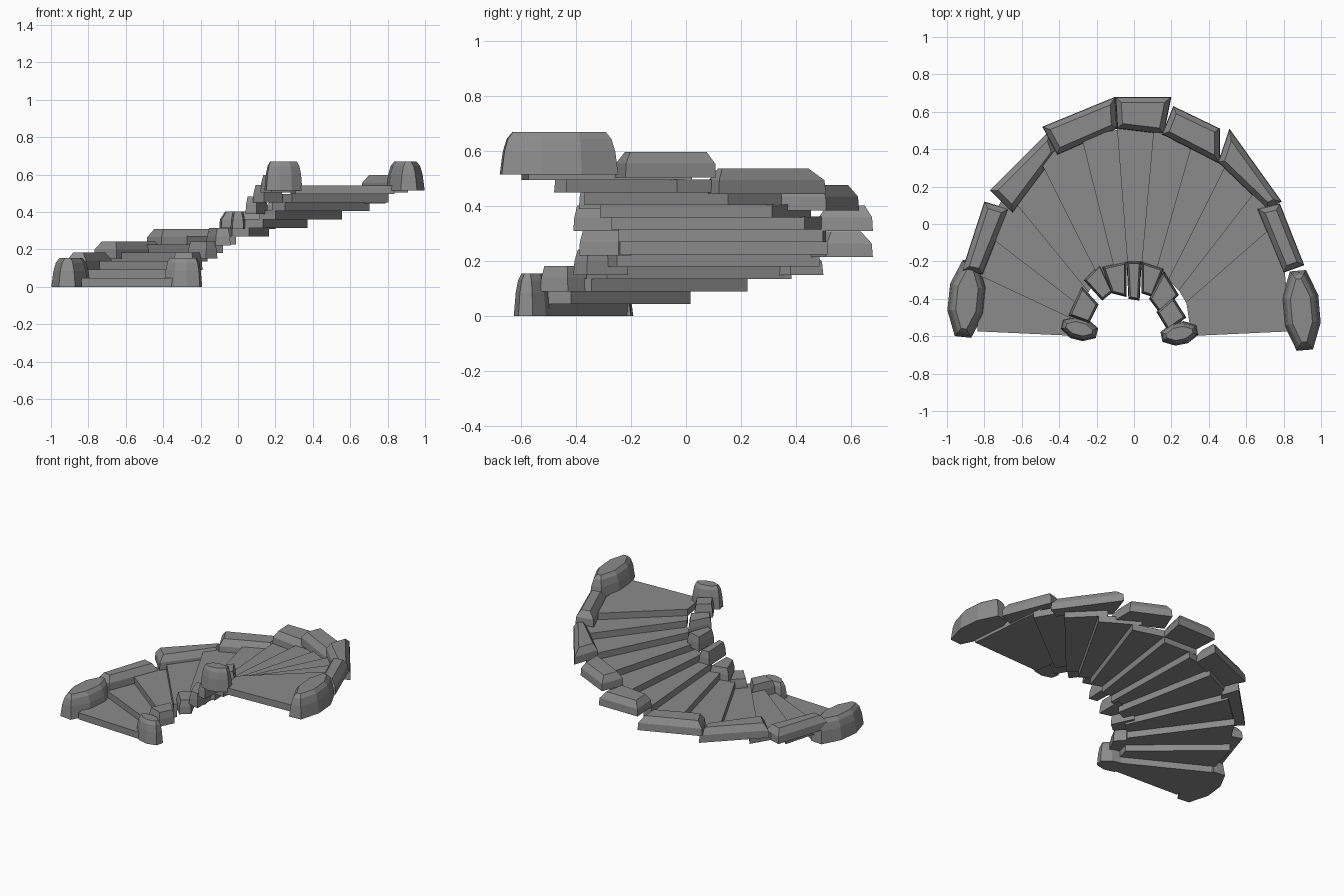
import bpy, bmesh, math
from mathutils import Vector

cube = bpy.data.objects.get("Cube")
if cube:
    bpy.data.objects.remove(cube)

stone = bpy.data.materials.new("grey_stone")
stone.use_nodes = True
GREY = (0.26, 0.26, 0.26, 1)
stone.diffuse_color = GREY
stone.node_tree.nodes["Principled BSDF"].inputs["Base Color"].default_value = GREY


def inset(points, d):
    """Shrink a counter-clockwise outline by d on every side."""
    out = []
    for i, p in enumerate(points):
        a = (p - points[i - 1]).normalized()
        b = (points[(i + 1) % len(points)] - p).normalized()
        na, nb = Vector((-a.y, a.x)), Vector((-b.y, b.x))
        out.append(p + (na + nb) * d / (1 + na.dot(nb)))
    return out


def block(name, outline, levels):
    """Stack rings of an outline; levels holds (height, inset)."""
    pts = [Vector(p) for p in outline]
    area = sum(pts[i - 1].cross(pts[i]) for i in range(len(pts)))
    if area < 0:
        pts.reverse()
    bm = bmesh.new()
    rings = [[bm.verts.new((p.x, p.y, z)) for p in inset(pts, d)] for z, d in levels]
    bm.faces.new(rings[0][::-1])
    bm.faces.new(rings[-1])
    n = len(pts)
    for low, high in zip(rings, rings[1:]):
        for i in range(n):
            j = (i + 1) % n
            bm.faces.new((low[i], low[j], high[j], high[i]))
    mesh = bpy.data.meshes.new(name)
    bm.to_mesh(mesh)
    bm.free()
    mesh.materials.append(stone)
    obj = bpy.data.objects.new(name, mesh)
    bpy.context.collection.objects.link(obj)


def arc(cy, radius, degrees):
    a = math.radians(degrees)
    return (-radius * math.cos(a), cy + radius * math.sin(a))


# Steps: overlapping slabs that climb clockwise, with long first and last treads
backs = [10, 25, 41.5, 58, 75, 88, 101, 115.5, 130, 144.5, 158.5, 195]
front = -15
for k, back in enumerate(backs):
    ends = [(front, back), (max(front, -9), min(back, 189))]
    outer = [arc(-0.35, 0.865, a) for a in ends[0]]
    inner = [arc(-0.55, 0.31, a) for a in ends[1]]
    z = k * 0.045
    block(f"step_{k + 1}", outer + inner[::-1], [(z, 0), (z + 0.047, 0)])
    front = back - 4

# Curb blocks: plan corners and base height, outer row then inner row
outer_curbs = [
    ([(-.92, -.25), (-.8, .12), (-.67, .08), (-.81, -.27)], .09),
    ([(-.77, .18), (-.45, .5), (-.41, .38), (-.65, .06)], .15),
    ([(-.49, .52), (-.1, .68), (-.09, .51), (-.41, .37)], .215),
    ([(-.1, .68), (.2, .68), (.16, .48), (-.09, .51)], .31),
    ([(.21, .63), (.46, .51), (.46, .32), (.15, .48)], .385),
    ([(.51, .51), (.79, .12), (.71, .08), (.45, .33)], .445),
    ([(.78, .11), (.91, -.22), (.8, -.26), (.66, .08)], .505),
]
inner_curbs = [
    ([(-.35, -.49), (-.28, -.33), (-.19, -.43), (-.24, -.53)], .09),
    ([(-.27, -.3), (-.18, -.21), (-.11, -.36), (-.17, -.41)], .15),
    ([(-.17, -.23), (-.04, -.2), (-.04, -.39), (-.12, -.37)], .22),
    ([(-.04, -.2), (.04, -.2), (.03, -.41), (-.03, -.4)], .31),
    ([(.04, -.2), (.16, -.24), (.1, -.39), (.04, -.37)], .39),
    ([(.16, -.25), (.24, -.38), (.14, -.48), (.08, -.4)], .45),
    ([(.21, -.39), (.28, -.5), (.18, -.57), (.12, -.47)], .505),
]
for side, row, bevel in (("outer", outer_curbs, .03), ("inner", inner_curbs, .012)):
    for i, (plan, z) in enumerate(row):
        block(f"{side}_curb_{i + 1}", plan,
              [(z, 0), (z + .05, .003), (z + .093, bevel)])


def post(name, cx, cy, half_w, half_l, turn, z):
    """End post with a long octagonal plan and a tapered cap."""
    quarter = [(.45, 1), (1, .35)]
    plan = [(x * sx, y * sy) for sx, sy, q in
            ((1, 1, quarter), (1, -1, quarter[::-1]),
             (-1, -1, quarter), (-1, 1, quarter[::-1])) for x, y in q]
    a = math.radians(turn)
    c, s = math.cos(a), math.sin(a)
    pts = [(cx + c * x * half_w - s * y * half_l,
            cy + s * x * half_w + c * y * half_l) for x, y in plan]
    d = half_w * .45
    block(name, pts, [(z, 0), (z + .085, d * .25), (z + .13, d * .55), (z + .155, d)])


# End posts at the foot and head of the stair
post("outer_post_bottom", -.893, -.4, .098, .205, -6, 0)
post("inner_post_bottom", -.293, -.56, .06, .098, 76, 0)
post("outer_post_top", .895, -.462, .097, .213, 5, .515)
post("inner_post_top", .243, -.585, .06, .098, -79, .515)
